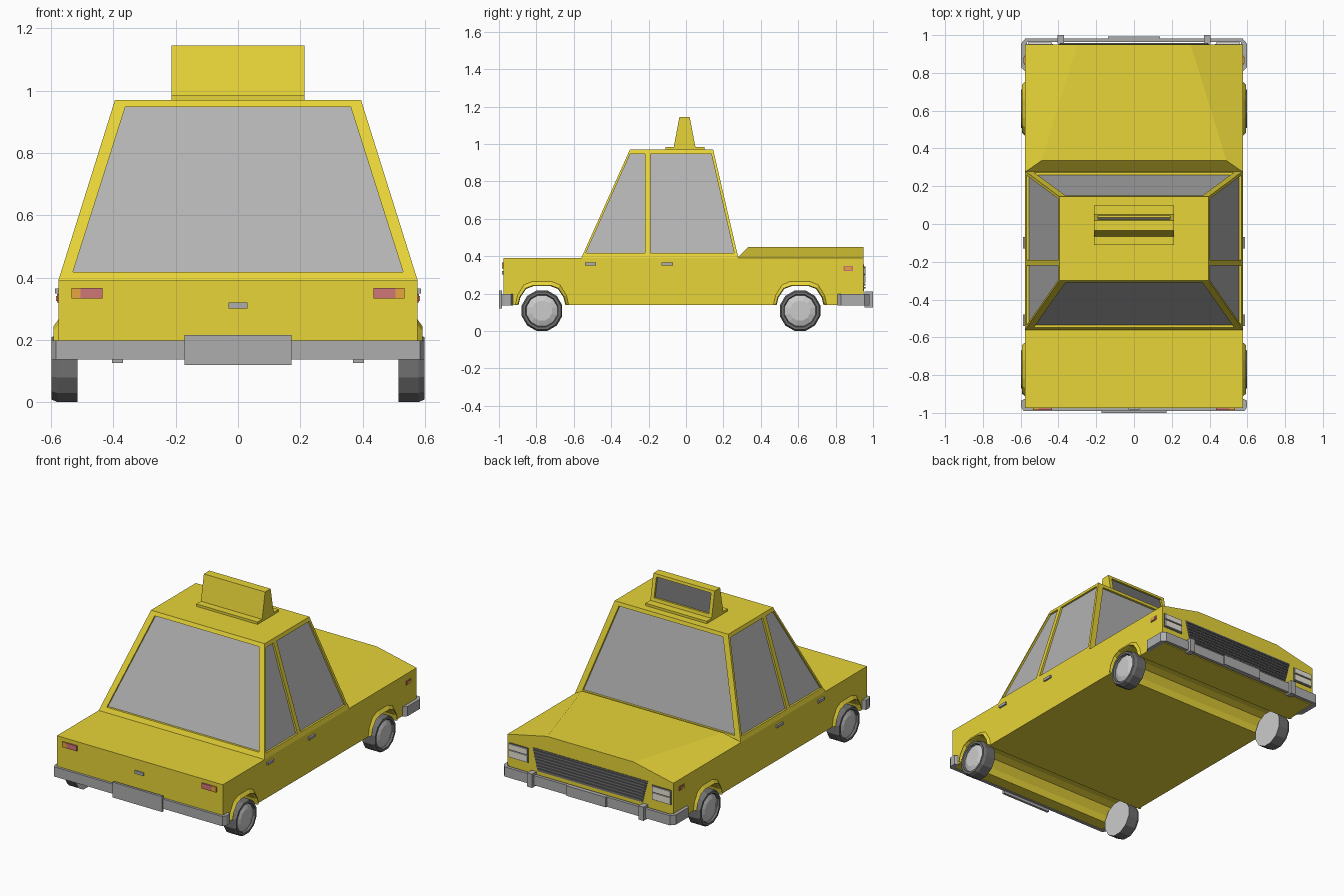
import bpy, bmesh, math
from mathutils import Vector

if "Cube" in bpy.data.objects:
    bpy.data.objects.remove(bpy.data.objects["Cube"])


def mat(name, r, g, b):
    m = bpy.data.materials.new(name)
    m.diffuse_color = (r, g, b, 1)
    m.use_nodes = True
    m.node_tree.nodes["Principled BSDF"].inputs["Base Color"].default_value = m.diffuse_color
    return m


YELLOW = mat("yellow_paint", 0.80, 0.66, 0.04)
GLASS = mat("glass", 0.45, 0.45, 0.45)
DARK = mat("dark_grey", 0.16, 0.16, 0.16)
CHROME = mat("bumper_grey", 0.42, 0.42, 0.42)
RIM = mat("rim_grey", 0.72, 0.72, 0.72)
RED = mat("red_lens", 0.62, 0.18, 0.18)
ORANGE = mat("orange_lens", 0.80, 0.38, 0.05)
LAMP = mat("lamp_lens", 0.80, 0.77, 0.68)


def mesh_obj(name, verts, faces, mats, idx=None):
    bm = bmesh.new()
    vs = [bm.verts.new(v) for v in verts]
    for k, f in enumerate(faces):
        face = bm.faces.new([vs[i] for i in f])
        face.material_index = idx[k] if idx else 0
    bmesh.ops.remove_doubles(bm, verts=bm.verts, dist=1e-5)
    bmesh.ops.recalc_face_normals(bm, faces=bm.faces)
    me = bpy.data.meshes.new(name)
    bm.to_mesh(me)
    bm.free()
    for m in mats:
        me.materials.append(m)
    ob = bpy.data.objects.new(name, me)
    bpy.context.collection.objects.link(ob)
    return ob


def prism(name, profile, a, b, place, m):
    """Extrude a 2D profile from a to b; place(u, v, w) gives the 3D point."""
    n = len(profile)
    verts = [place(u, v, a) for u, v in profile] + [place(u, v, b) for u, v in profile]
    faces = [list(range(n)), list(range(n, 2 * n))]
    faces += [[i, (i + 1) % n, (i + 1) % n + n, i + n] for i in range(n)]
    return mesh_obj(name, verts, faces, [m])


def along_x(u, v, w): return (w, u, v)
def along_y(u, v, w): return (u, w, v)
def along_z(u, v, w): return (u, v, w)


def box(name, x, y, z, m):
    return prism(name, [(x[0], y[0]), (x[1], y[0]), (x[1], y[1]), (x[0], y[1])],
                 z[0], z[1], along_z, m)


def span(s, a, b): return tuple(sorted((s * a, s * b)))


W = 0.577
REAR, FRONT = -0.77, 0.61

# Lower body with full-width wheel channels
opening = [(-0.125, 0.14), (-0.115, 0.18), (-0.085, 0.225), (-0.045, 0.24),
           (0.045, 0.24), (0.085, 0.225), (0.115, 0.18), (0.125, 0.14)]
profile = [(-0.975, 0.14)]
for c in (REAR, FRONT):
    profile += [(c + u, v) for u, v in opening]
profile += [(0.95, 0.14), (0.95, 0.39), (-0.975, 0.39)]
prism("body", profile, -W, W, along_x, YELLOW)

# Raised hood
hood = []
for s in (-1, 1):
    hood += [(s * W, 0.275, 0.39), (s * W, 0.95, 0.39), (s * 0.3, 0.95, 0.45), (s * 0.49, 0.335, 0.45)]
mesh_obj("hood", hood, [(0, 1, 2, 3), (4, 5, 6, 7), (3, 2, 6, 7), (0, 3, 7, 4),
                        (1, 2, 6, 5), (0, 1, 5, 4)], [YELLOW])

# Wheel arch flares
for s in (-1, 1):
    for c, end in ((REAR, "rear"), (FRONT, "front")):
        v, f = [], []
        for u, z in opening:
            k = 1.14
            outer = 0.14 + (z - 0.14) * 1.25
            v += [(s * W, c + u * k, outer), (s * 0.592, c + u * 1.03, z + 0.004), (s * W, c + u, z)]
        for i in range(len(opening) - 1):
            a = i * 3
            f += [(a, a + 1, a + 4, a + 3), (a + 1, a + 2, a + 5, a + 4)]
        mesh_obj(end + "_arch_flare", v, f, [YELLOW])

# Cabin walls with recessed windows
verts, faces, idx = [], [], []


def panel(place, outer, inner, inward):
    o = len(verts)
    verts.extend(Vector(place(*p)) for p in outer + inner)
    verts.extend(Vector(place(*p)) + Vector(inward) for p in inner)
    for i in range(4):
        j = (i + 1) % 4
        faces.extend([(o + i, o + j, o + 4 + j, o + 4 + i),
                      (o + 4 + i, o + 4 + j, o + 8 + j, o + 8 + i)])
        idx.extend([0, 0])
    faces.append(tuple(range(o + 8, o + 12)))
    idx.append(1)


B, T = 0.39, 0.97
TX, TR, TF, P = 0.395, -0.30, 0.145, -0.205
slope = lambda a, b, z: a + (b - a) * (z - B) / (T - B)
for s in (-1, 1):
    side = lambda y, z, s=s: (s * slope(W, TX, z), y, z)
    panel(side, [(-0.56, B), (P, B), (P, T), (TR, T)],
          [(-0.535, 0.418), (-0.22, 0.418), (-0.22, 0.947), (-0.298, 0.947)], (-s * 0.012, 0, 0))
    panel(side, [(P, B), (0.28, B), (TF, T), (P, T)],
          [(-0.19, 0.418), (0.257, 0.418), (0.135, 0.947), (-0.19, 0.947)], (-s * 0.012, 0, 0))
for y0, y1, d in ((-0.56, TR, 0.014), (0.28, TF, -0.014)):
    panel(lambda x, z: (x, slope(y0, y1, z), z), [(-W, B), (W, B), (TX, T), (-TX, T)],
          [(-0.53, 0.418), (0.53, 0.418), (0.362, 0.947), (-0.362, 0.947)], (0, d, 0))
o = len(verts)
verts += [Vector((x, y, T)) for x, y in
          ((-TX, TR), (-TX, P), (-TX, TF), (TX, TF), (TX, P), (TX, TR))]
faces.append(tuple(range(o, o + 6)))
idx.append(0)
mesh_obj("cabin", verts, faces, [YELLOW, GLASS], idx)

# Roof sign with a recessed blank panel facing +y
box("sign_base", (-0.213, 0.213), (-0.11, 0.098), (T, 0.985), YELLOW)
verts, faces, idx = [], [], []
SB, ST = 0.985, 1.145
panel(lambda x, z: (x, 0.05 - (z - SB) * 0.19, z),
      [(-0.213, SB), (0.213, SB), (0.213, ST), (-0.213, ST)],
      [(-0.19, 1.005), (0.19, 1.005), (0.19, 1.128), (-0.19, 1.128)], (0, -0.012, 0))
verts += [Vector((x, y, z)) for x in (-0.213, 0.213) for y, z in
          ((0.05, SB), (0.05 - 0.16 * 0.19, ST), (-0.035, ST), (-0.065, SB))]
faces += [tuple(12 + i for i in f) for f in
          ((0, 1, 2, 3), (4, 5, 6, 7), (1, 2, 6, 5), (2, 3, 7, 6), (0, 3, 7, 4))]
idx += [0] * 5
mesh_obj("roof_sign", verts, faces, [YELLOW, DARK], idx)

# Wheels: 12-sided lathe, dark tyre and pale hub
lathe = [(0, 0.515), (0.112, 0.515), (0.112, 0.58), (0.104, 0.598), (0.09, 0.598),
         (0.085, 0.585), (0.055, 0.597), (0, 0.597)]
ring_mat = [1, 0, 0, 0, 0, 1, 1]
N = 12
for s in (-1, 1):
    for c, end in ((REAR, "rear"), (FRONT, "front")):
        v, f, m = [], [], []
        for r, x in lathe:
            for i in range(N):
                t = 2 * math.pi * (i + 0.5) / N
                v.append((s * x, c + r * math.cos(t), 0.1085 + r * math.sin(t)))
        for k in range(1, len(lathe) - 2):
            for i in range(N):
                j = (i + 1) % N
                f.append((k * N + i, k * N + j, (k + 1) * N + j, (k + 1) * N + i))
                m.append(ring_mat[k])
        f += [tuple(range(N, 2 * N)), tuple(range((len(lathe) - 2) * N, (len(lathe) - 1) * N))]
        m += [1, 1]
        mesh_obj(end + "_wheel", v, f, [DARK, RIM], m)

# Wrap-around bumpers
for name, half in (("rear_bumper", [(W, -0.925), (0.598, -0.935), (0.598, -0.97), (0.585, -0.99)]),
                   ("front_bumper", [(W, 0.81), (0.598, 0.83), (0.598, 0.955), (0.575, 0.982)])):
    inner = [(W - 0.01, half[3][1] * 0.98), (W - 0.01, half[0][1])]
    outline = half + [(-x, y) for x, y in reversed(half)]
    outline += [(-x, y) for x, y in reversed(inner)] + inner
    prism(name, outline, 0.137, 0.198, along_z, CHROME)
box("rear_plate", (-0.172, 0.172), (-1.0, -0.985), (0.12, 0.216), CHROME)
box("front_plate", (-0.137, 0.137), (0.98, 0.993), (0.137, 0.2), CHROME)

# Grille
prism("grille", [(-0.365, 0.215), (0.365, 0.215), (0.40, 0.355), (-0.40, 0.355)],
      0.945, 0.953, along_y, DARK)
for i in range(7):
    z = 0.23 + i * 0.0185
    w = 0.365 + (z - 0.215) * 0.25 - 0.006
    box("grille_slat", (-w, w), (0.95, 0.959), (z - 0.004, z + 0.004), DARK)

# Boot handle
box("boot_handle", (-0.03, 0.03), (-0.983, -0.974), (0.301, 0.32), CHROME)

# Paired small parts
for s in (-1, 1):
    box("tail_light", span(s, 0.435, 0.505), (-0.984, -0.97), (0.333, 0.366), RED)
    box("rear_indicator", span(s, 0.505, 0.535), (-0.984, -0.97), (0.333, 0.366), ORANGE)
    box("bumper_guard", span(s, 0.37, 0.405), (0.955, 1.0), (0.126, 0.212), CHROME)
    box("headlight_frame", span(s, 0.43, 0.565), (0.945, 0.954), (0.25, 0.342), DARK)
    box("upper_headlight", span(s, 0.435, 0.56), (0.95, 0.96), (0.305, 0.337), LAMP)
    box("lower_headlight", span(s, 0.435, 0.56), (0.95, 0.96), (0.258, 0.297), LAMP)
    box("side_marker_frame", span(s, 0.57, 0.581), (0.843, 0.892), (0.32, 0.347), RED)
    box("side_marker", span(s, 0.575, 0.584), (0.85, 0.885), (0.325, 0.341), ORANGE)
    for y in (-0.51, -0.10):
        box("door_handle", span(s, 0.57, 0.588), (y - 0.03, y + 0.03), (0.349, 0.365), CHROME)
